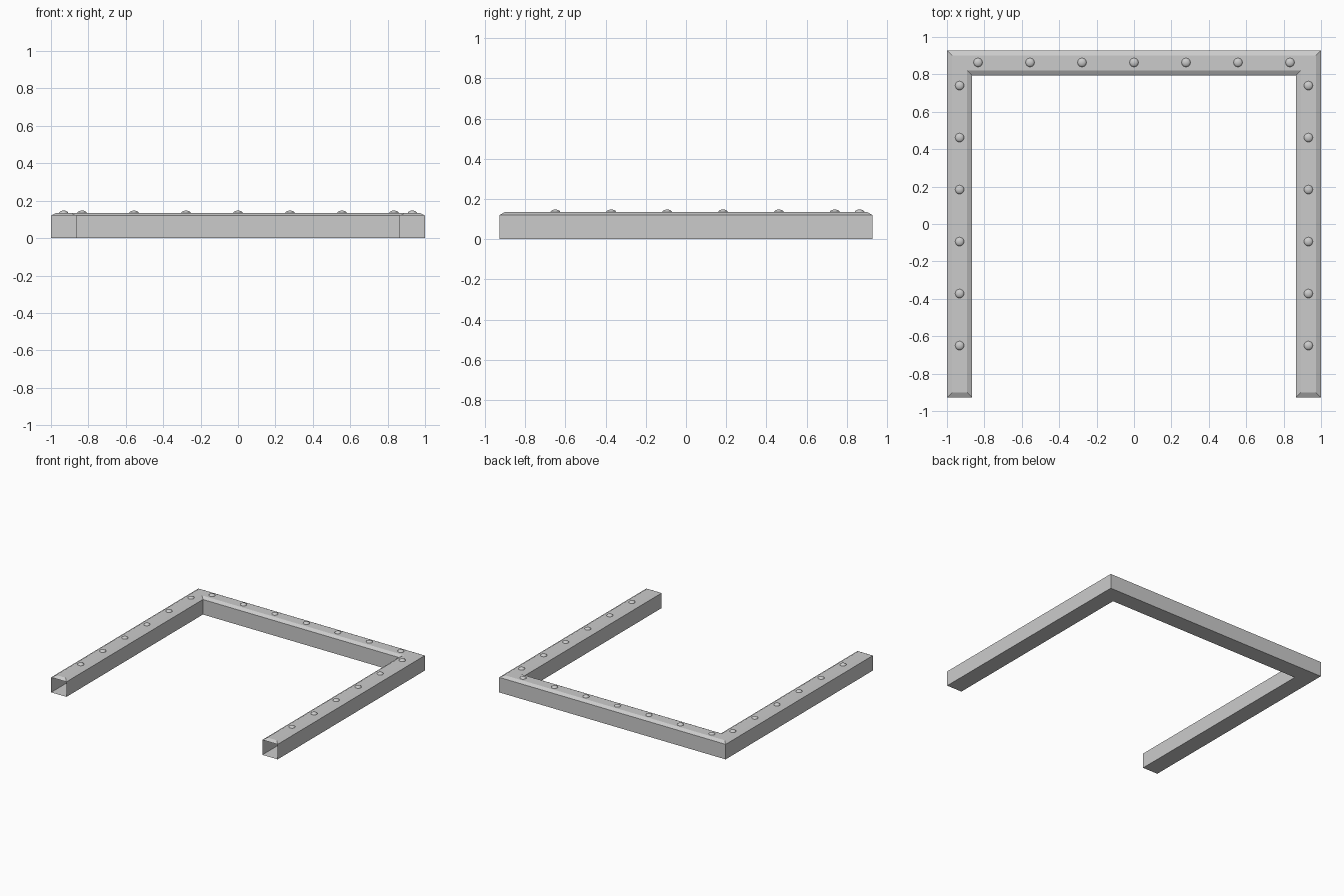
import bpy, bmesh, math

if "Cube" in bpy.data.objects:
    bpy.data.objects.remove(bpy.data.objects["Cube"])

X, Y = 1.0, 0.928        # outer half sizes
W = 0.135                # bar width
H, TOP = 0.12, 0.135     # wall height, top after chamfer
C = 0.027                # chamfer inset


def u_outline(i):
    """U-shaped outline, shrunk by i on every side (counter-clockwise)."""
    xo, xi = X - i, X - W + i
    yo, yi, yf = Y - i, Y - W + i, -Y + i
    return [(-xo, yf), (-xi, yf), (-xi, yi), (xi, yi),
            (xi, yf), (xo, yf), (xo, yo), (-xo, yo)]


# U frame: hollow shell with open leg ends and a chamfered top
bm = bmesh.new()
loops = [[bm.verts.new((x, y, z)) for x, y in u_outline(i)]
         for i, z in ((0, 0), (0, H), (C, TOP))]
for level in range(2):
    a, b = loops[level], loops[level + 1]
    for k in range(8):
        if level == 0 and k in (0, 4):      # open leg ends
            continue
        n = (k + 1) % 8
        bm.faces.new((a[k], a[n], b[n], b[k]))
for ring, flip in ((loops[0], True), (loops[2], False)):
    for quad in ((0, 1, 2, 7), (2, 3, 6, 7), (3, 4, 5, 6)):
        f = bm.faces.new([ring[q] for q in quad])
        if flip:
            f.normal_flip()
# merge the coplanar top and bottom panels
bmesh.ops.dissolve_limit(bm, angle_limit=0.01, verts=bm.verts[:], edges=bm.edges[:])
mesh = bpy.data.meshes.new("frame")
bm.to_mesh(mesh)
bm.free()
bpy.context.collection.objects.link(bpy.data.objects.new("frame", mesh))

# Rivet: shared low dome
R, RH = 0.024, 0.013
bm = bmesh.new()
bmesh.ops.create_uvsphere(bm, u_segments=16, v_segments=10, radius=1)
bmesh.ops.delete(bm, geom=[v for v in bm.verts if v.co.z < -0.01], context='VERTS')
bmesh.ops.scale(bm, vec=(R, R, RH), verts=bm.verts[:])
for f in bm.faces:
    f.smooth = True
rivet_mesh = bpy.data.meshes.new("rivet")
bm.to_mesh(rivet_mesh)
bm.free()


def rivet(x, y):
    o = bpy.data.objects.new("rivet", rivet_mesh)
    o.location = (x, y, TOP - 0.0005)
    bpy.context.collection.objects.link(o)


STEP = 0.278
# rivets along the back bar
for k in range(-3, 4):
    rivet(k * STEP, Y - W / 2 + 0.003)
# rivets along both legs
for s in (-1, 1):
    for k in range(6):
        rivet(s * (X - W / 2), 0.74 - k * STEP)
